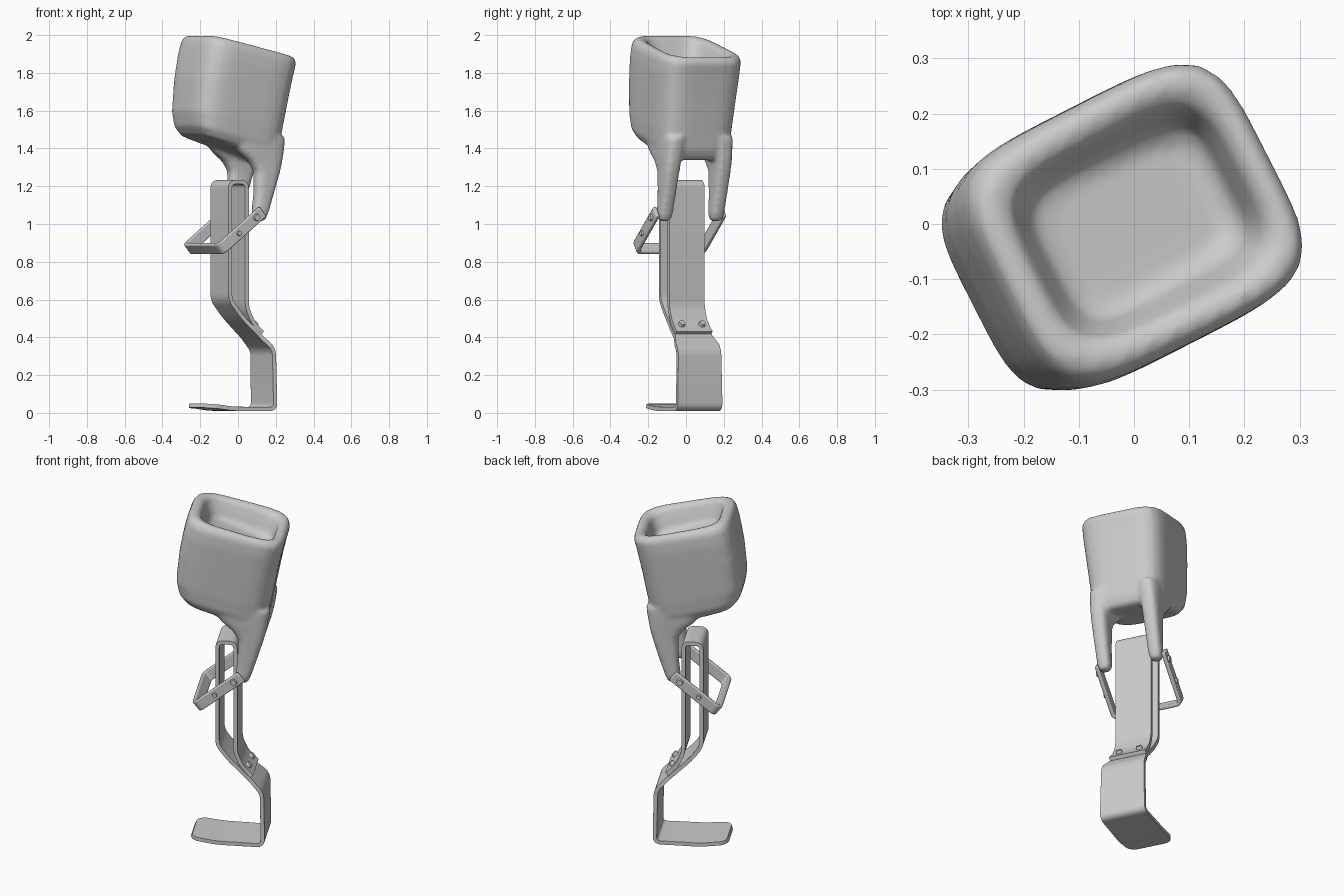
import bpy, bmesh, math
from mathutils import Vector, Matrix

if "Cube" in bpy.data.objects:
    bpy.data.objects.remove(bpy.data.objects["Cube"])

TURN = Matrix.Rotation(math.radians(27), 4, 'Z')   # the leg stands turned; toes point to local -x

grey = bpy.data.materials.new("plain grey")
grey.use_nodes = True
colour = (0.6, 0.6, 0.6, 1)
grey.diffuse_color = colour
grey.node_tree.nodes["Principled BSDF"].inputs["Base Color"].default_value = colour


def finish(bm, name):
    """Turn a bmesh into a placed grey object."""
    bmesh.ops.recalc_face_normals(bm, faces=bm.faces)
    bm.transform(TURN)
    mesh = bpy.data.meshes.new(name)
    bm.to_mesh(mesh)
    bm.free()
    mesh.materials.append(grey)
    ob = bpy.data.objects.new(name, mesh)
    bpy.context.collection.objects.link(ob)
    return ob


def smooth(ob, angle=40):
    bpy.ops.object.select_all(action='DESELECT')
    ob.select_set(True)
    bpy.context.view_layer.objects.active = ob
    bpy.ops.object.shade_smooth_by_angle(angle=math.radians(angle))


def loft(bm, rings):
    """Bridge closed rings of points and cap both ends."""
    loops = [[bm.verts.new(p) for p in ring] for ring in rings]
    n = len(loops[0])
    for low, high in zip(loops, loops[1:]):
        for i in range(n):
            j = (i + 1) % n
            bm.faces.new((low[i], low[j], high[j], high[i]))
    bm.faces.new(loops[0][::-1])
    bm.faces.new(loops[-1])


def squircle(x0, x1, y0, y1, z_front, z_back, power=4.5, n=48):
    """Rounded rectangle whose height slopes from front to back."""
    pts = []
    for i in range(n):
        t = math.tau * i / n
        c, s = math.cos(t), math.sin(t)
        r = (abs(c) ** power + abs(s) ** power) ** (-1 / power)
        u, v = c * r, s * r
        f = (u + 1) / 2
        pts.append((x0 + (x1 - x0) * f, (y0 + y1) / 2 + (y1 - y0) / 2 * v,
                    z_front + (z_back - z_front) * f))
    return pts


def fillet(path, radius, steps=6):
    """Round the corners of an open path of vectors."""
    out = [path[0]]
    for a, b, c in zip(path, path[1:], path[2:]):
        p = b + (a - b).normalized() * min(radius, (a - b).length * .48)
        q = b + (c - b).normalized() * min(radius, (c - b).length * .48)
        for k in range(steps + 1):
            t = k / steps
            out.append(p * (1 - t) ** 2 + b * 2 * t * (1 - t) + q * t * t)
    return out + [path[-1]]


def ribbon(name, path, axis, thickness):
    """Flat strip along a path of (x, y, z, width), its width running along axis."""
    axis = Vector(axis).normalized()
    bm = bmesh.new()
    rings = []
    for i, p in enumerate(path):
        tangent = (path[min(i + 1, len(path) - 1)] - path[max(i - 1, 0)]).to_3d()
        side = tangent.cross(axis).normalized() * thickness / 2
        half = axis * p[3] / 2
        c = p.to_3d()
        rings.append([c + half + side, c - half + side, c - half - side, c + half - side])
    loft(bm, rings)
    ob = finish(bm, name)
    bev = ob.modifiers.new("soft edges", 'BEVEL')
    bev.width, bev.segments, bev.limit_method = .006, 2, 'ANGLE'
    bev.angle_limit = math.radians(50)
    smooth(ob)


def rivet(name, centre, direction, radius, height):
    bm = bmesh.new()
    rot = Vector(direction).to_track_quat('Z', 'Y').to_matrix().to_4x4()
    bmesh.ops.create_cone(bm, cap_ends=True, segments=20, radius1=radius,
                          radius2=radius * .8, depth=height,
                          matrix=Matrix.Translation(centre) @ rot)
    smooth(finish(bm, name), 30)


# Socket cup: outer wall, rim, shallow bowl (front x, back x, half width, front z, back z)
cup = [(-.22, .11, .15, 1.455, 1.335), (-.28, .155, .185, 1.47, 1.345),
       (-.315, .178, .21, 1.52, 1.39), (-.328, .195, .22, 1.6, 1.48),
       (-.31, .23, .232, 1.77, 1.66), (-.285, .258, .24, 1.9, 1.79),
       (-.268, .275, .238, 1.965, 1.85), (-.252, .265, .225, 1.993, 1.878),
       (-.228, .24, .2, 2.0, 1.885), (-.2, .215, .172, 1.985, 1.87),
       (-.182, .195, .152, 1.93, 1.82), (-.165, .18, .137, 1.88, 1.775),
       (-.13, .145, .105, 1.86, 1.76)]
bm = bmesh.new()
loft(bm, [squircle(a, b, -w, w, zf, zb) for a, b, w, zf, zb in cup])

# Two tapered uprights that grow out of the cup sides (front x, back x, inner y, outer y, z)
upright = [(-.14, .2, .08, .205, 1.46), (-.07, .187, .09, .203, 1.38),
           (-.01, .178, .1, .2, 1.33), (.022, .165, .106, .198, 1.28),
           (.02, .125, .112, .193, 1.15), (.008, .092, .115, .19, 1.05),
           (.02, .075, .125, .18, 1.015)]
for s in (-1, 1):
    loft(bm, [squircle(a, b, s * y0, s * y1, z, z, 3.5, 24) for a, b, y0, y1, z in upright])
socket = finish(bm, "socket")
fuse = socket.modifiers.new("fuse", 'REMESH')
fuse.mode, fuse.voxel_size, fuse.use_smooth_shade = 'VOXEL', .011, True
relax = socket.modifiers.new("relax", 'SMOOTH')
relax.factor, relax.iterations = .5, 8

# Bent strip: rear flange, up, over the top, down the front, ramp, heel and sole (x, z, width)
strip = [(.092, .424, .215), (.035, .48, .21), (0, .56, .21), (0, 1.222, .21),
         (-.1, 1.222, .21), (-.1, .6, .21), (-.03, .51, .21), (.06, .425, .22),
         (.15, .335, .255), (.155, .02, .265), (-.1, .022, .27), (-.19, .034, .265)]
path = fillet([Vector((x, 0, z, w)) for x, z, w in strip], .035)
# rounded toe
for k in range(1, 8):
    t = k / 7 * math.pi / 2
    path.append(Vector((-.19 - .055 * math.sin(t), 0, .034 + .005 * k / 7,
                        .265 - .11 * (1 - math.cos(t)))))
ribbon("shin_strip_and_foot", path, (0, 1, 0), .022)

# Sloping U-shaped brace around the front of the shin
slope = .8


def brace_z(x):
    return 1.03 + slope * x


corners = [(.045, -.198), (-.2, -.198), (-.2, .198), (.045, .198)]
path = fillet([Vector((x, y, brace_z(x), .065)) for x, y in corners], .03)
ribbon("brace", path, (-slope, 0, 1), .022)

# Pivot bolts on both brace arms, rivets on the rear flange
for s, side in ((-1, "right"), (1, "left")):
    for x, label, r in ((.005, "upper", .02), (-.1, "lower", .015)):
        rivet(f"{side}_{label}_bolt", (x, s * .212, brace_z(x)), (0, s, 0), r, .014)
    rivet(f"{side}_flange_rivet", (.068, s * .06, .47), (1, 0, 1), .02, .025)
